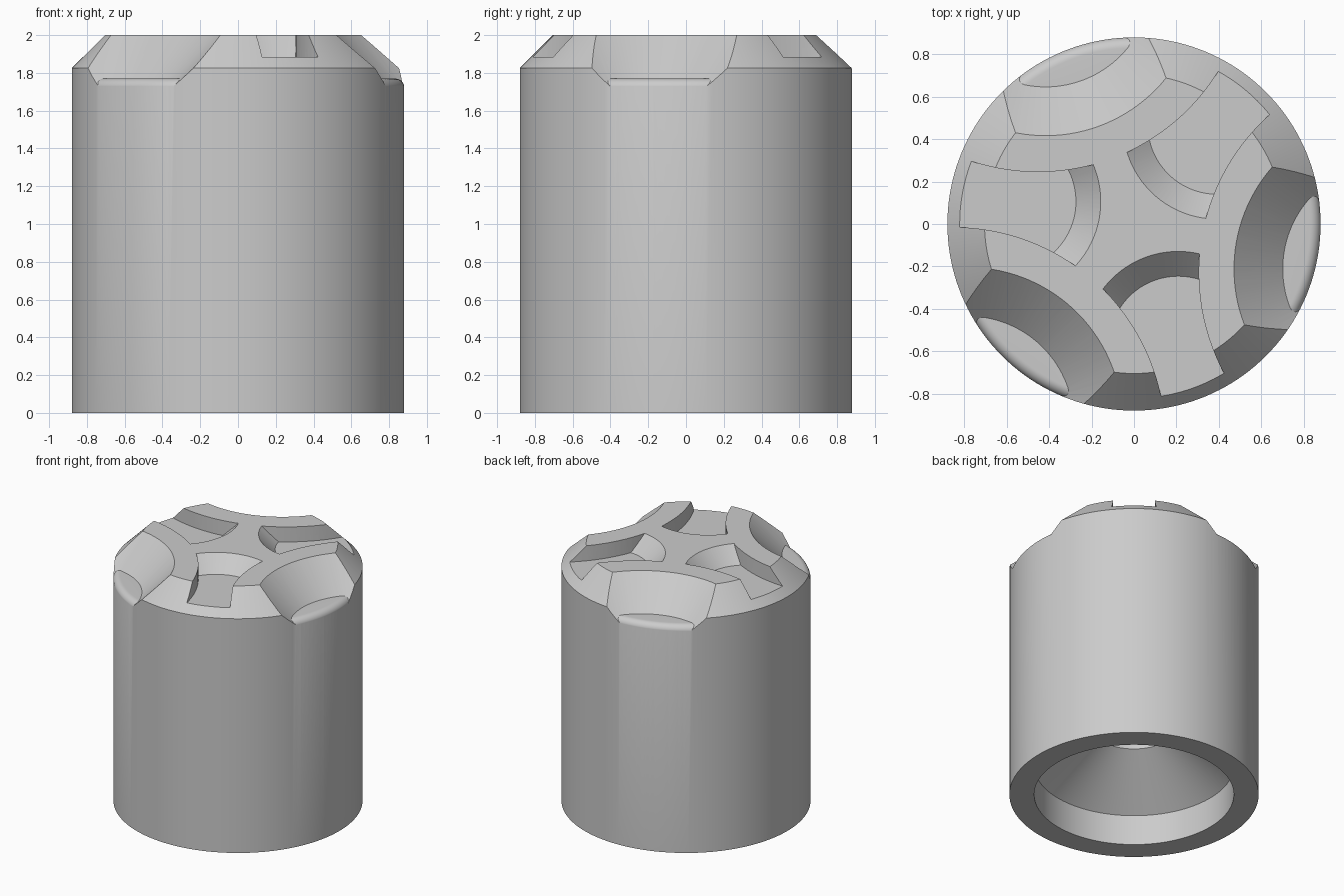
import bpy
import bmesh
from math import cos, sin, pi, radians
from mathutils import Matrix, Vector

if "Cube" in bpy.data.objects:
    bpy.data.objects.remove(bpy.data.objects["Cube"], do_unlink=True)

R = 0.88          # outer radius
FLOOR = 1.77      # scoop floor height
ROUND = 0.05      # rounding of the scoop floor's outer edge
SCOOPS = [-10, 110, 230]
GROOVES = [50, 170, 290]


def lathe(name, profile, dist=0, angle=0, steps=128):
    """Revolve an (r, z) profile about a vertical axis placed at dist, angle."""
    bm = bmesh.new()
    verts = [bm.verts.new((r, 0, z)) for r, z in profile]
    edges = [bm.edges.new(pair) for pair in zip(verts, verts[1:])]
    if profile[0][0] > 0:
        edges.append(bm.edges.new((verts[-1], verts[0])))
    bmesh.ops.spin(bm, geom=verts + edges, cent=(0, 0, 0), axis=(0, 0, 1),
                   angle=2 * pi, steps=steps, use_merge=True)
    bmesh.ops.remove_doubles(bm, verts=bm.verts, dist=1e-5)
    bmesh.ops.recalc_face_normals(bm, faces=bm.faces)
    a = radians(angle)
    bmesh.ops.transform(bm, verts=bm.verts,
                        matrix=Matrix.Translation((dist * cos(a), dist * sin(a), 0))
                        @ Matrix.Rotation(a, 4, 'Z'))
    mesh = bpy.data.meshes.new(name)
    bm.to_mesh(mesh)
    bm.free()
    obj = bpy.data.objects.new(name, mesh)
    bpy.context.collection.objects.link(obj)
    return obj


def subtract(target, cutter):
    """Cut one object from another and discard the cutter."""
    cutter.hide_render = True
    mod = target.modifiers.new("cut", 'BOOLEAN')
    mod.operation = 'DIFFERENCE'
    mod.solver = 'EXACT'
    mod.object = cutter
    bpy.context.view_layer.objects.active = target
    bpy.ops.object.modifier_apply(modifier=mod.name)
    bpy.data.objects.remove(cutter, do_unlink=True)


# Chamfered cylinder with a stepped, funnel-shaped socket underneath
body = lathe("socket_body", [
    (0, 1.2), (0.29, 1.2), (0.29, 0.54), (0.705, 0.235), (0.705, 0),
    (R, 0), (R, 1.825), (0.705, 2), (0, 2)], steps=160)

# Conical side scoops ending on a floor with a rounded outer edge
for angle in SCOOPS:
    scoop = lathe("scoop_cutter", [(0, 1.4), (0.13, 1.4), (0.78, 2.05), (0, 2.05)],
                  1.22, angle)
    arc = [(R - ROUND + (ROUND + 0.001) * sin(t * pi / 20),
            FLOOR - ROUND + ROUND * cos(t * pi / 20)) for t in range(11)]
    keep = lathe("scoop_floor", [(0, FLOOR)] + arc
                 + [(2.5, FLOOR - ROUND), (2.5, 1.2), (0, 1.2)], steps=160)
    subtract(scoop, keep)
    subtract(body, scoop)

# Top grooves: a sloped round end, bounded by curved ribs beside each scoop
for angle in GROOVES:
    groove = lathe("groove_cutter", [(0, 1.883), (0.327, 1.883), (0.497, 2.053), (0, 2.053)],
                   0.61, angle)
    for side in (-60, 60):
        rib = lathe("rib_boundary", [(0, 1.5), (1, 1.5), (1, 2.5), (0, 2.5)],
                    1.325, angle + side)
        subtract(groove, rib)
    subtract(body, groove)

# Single grey finish
grey = bpy.data.materials.new("plain_grey")
grey.use_nodes = True
colour = (0.6, 0.6, 0.6, 1)
grey.diffuse_color = colour
grey.node_tree.nodes["Principled BSDF"].inputs["Base Color"].default_value = colour
body.data.materials.clear()
body.data.materials.append(grey)

# Smooth curved walls, crisp machined edges
bpy.ops.object.select_all(action='DESELECT')
body.select_set(True)
bpy.context.view_layer.objects.active = body
bpy.ops.object.shade_smooth_by_angle(angle=radians(25))
